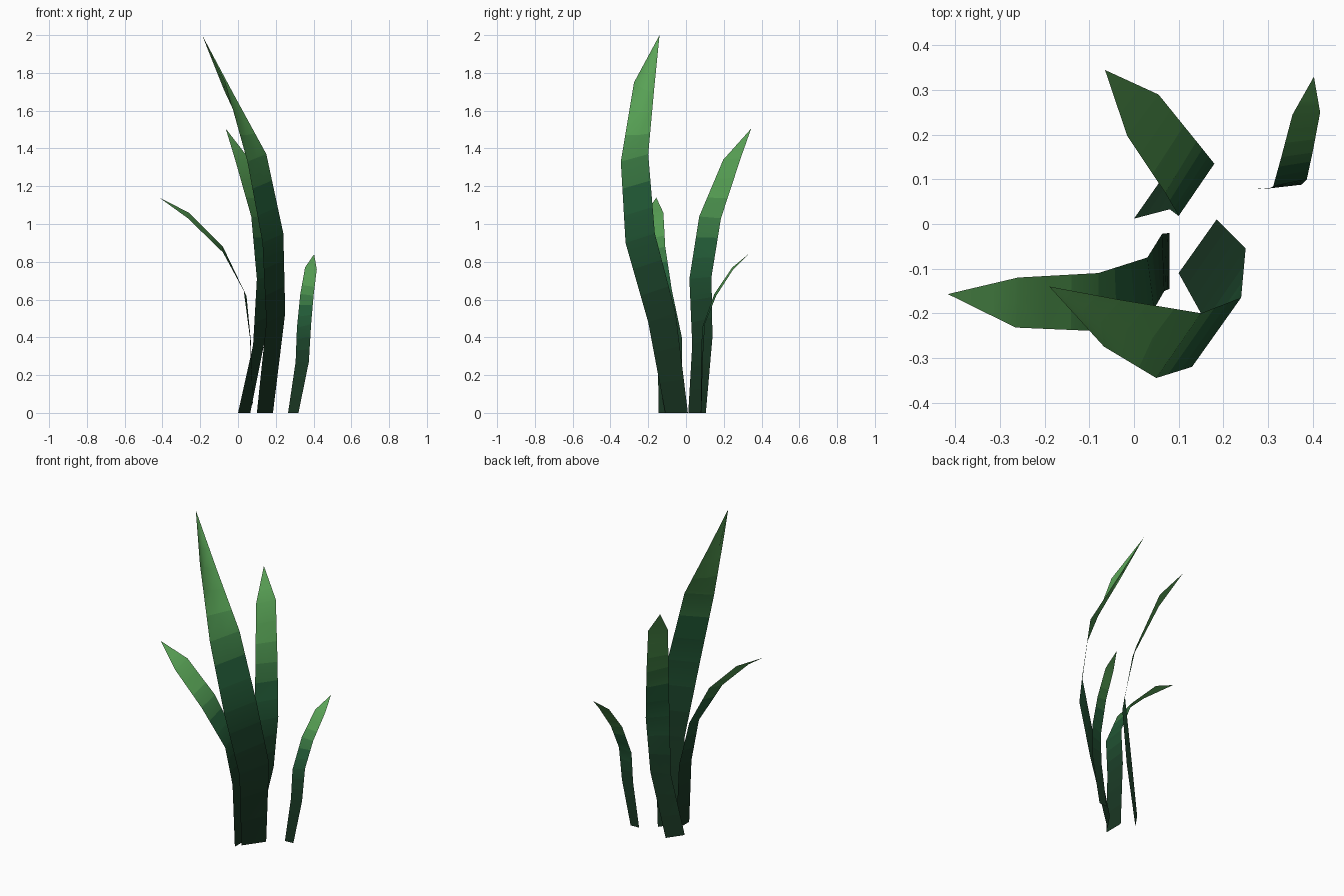
import bpy
from mathutils import Vector

if "Cube" in bpy.data.objects:
    bpy.data.objects.remove(bpy.data.objects["Cube"])

SUB = 3  # colour bands per leaf segment


# Shared colour ramp, dark base to bright tip
def ramp(t):
    stops = [(0, (.010, .036, .016)), (.25, (.011, .048, .021)), (.5, (.017, .11, .04)),
             (.7, (.09, .34, .085)), (1, (.11, .38, .10))]
    for (a, ca), (b, cb) in zip(stops, stops[1:]):
        if t <= b:
            return Vector(ca).lerp(Vector(cb), (t - a) / (b - a))
    return Vector(stops[-1][1])


mats = []
for i in range(5 * SUB):
    m = bpy.data.materials.new(f"leaf_green_{i}")
    m.diffuse_color = (*ramp((i + .5) / (5 * SUB)), 1)
    m.use_nodes = True
    m.node_tree.nodes["Principled BSDF"].inputs["Base Color"].default_value = m.diffuse_color
    mats.append(m)


# A leaf is a thin strip: five pairs of edge points closing to one tip
def leaf(name, left, right, tip, fold=0.0):
    tip = Vector(tip)
    rows = []
    for i, (a, b) in enumerate(zip(left, right)):
        a, b = Vector(a), Vector(b)
        mid = (a + b) / 2
        if i == 4:  # slight channel fold near the tip
            mid -= (b - a).cross(tip - mid).normalized() * fold
        rows.append((a, mid, b))
    rows.append((tip, tip, tip))
    verts, faces, idx = [], [], []
    for s in range(5 * SUB):
        r, f = divmod(s, SUB)
        verts += [p.lerp(q, f / SUB) for p, q in zip(rows[r], rows[r + 1])]
    verts.append(tip)
    last = len(verts) - 1
    for s in range(5 * SUB):
        for k in (0, 1):
            a = s * 3 + k
            faces.append((a, a + 1, last) if s == 5 * SUB - 1 else (a, a + 1, a + 4, a + 3))
            idx.append(s)
    me = bpy.data.meshes.new(name)
    me.from_pydata(verts, [], faces)
    for m in mats:
        me.materials.append(m)
    for p, i in zip(me.polygons, idx):
        p.material_index = i
        p.use_smooth = True
    ob = bpy.data.objects.new(name, me)
    bpy.context.collection.objects.link(ob)


leaf("tall_leaf",
     [(.10, -.11, 0), (.15, -.20, .48), (.13, -.32, .90), (.05, -.345, 1.33), (-.067, -.275, 1.75)],
     [(.185, .01, 0), (.25, -.055, .53), (.24, -.165, .95), (.15, -.20, 1.37), (-.03, -.17, 1.70)],
     (-.19, -.14, 2.0), fold=.03)

leaf("back_leaf",
     [(0, .012, 0), (.08, .033, .36), (.10, .018, .71), (.07, .07, 1.04), (-.015, .197, 1.34)],
     [(.065, .105, 0), (.145, .14, .40), (.18, .135, .72), (.14, .185, 1.03), (.055, .29, 1.35)],
     (-.065, .345, 1.505))

leaf("short_right_leaf",
     [(.265, .078, 0), (.305, .08, .27), (.312, .085, .45), (.33, .15, .63), (.355, .245, .77)],
     [(.32, .082, 0), (.375, .088, .27), (.387, .10, .47), (.40, .16, .62), (.417, .25, .76)],
     (.403, .33, .84))

leaf("drooping_left_leaf",
     [(.08, -.145, 0), (.068, -.15, .38), (.045, -.19, .62), (-.08, -.24, .85), (-.265, -.232, 1.03)],
     [(.08, -.02, 0), (.063, -.022, .40), (.03, -.075, .65), (-.08, -.11, .88), (-.26, -.12, 1.06)],
     (-.417, -.157, 1.14))
